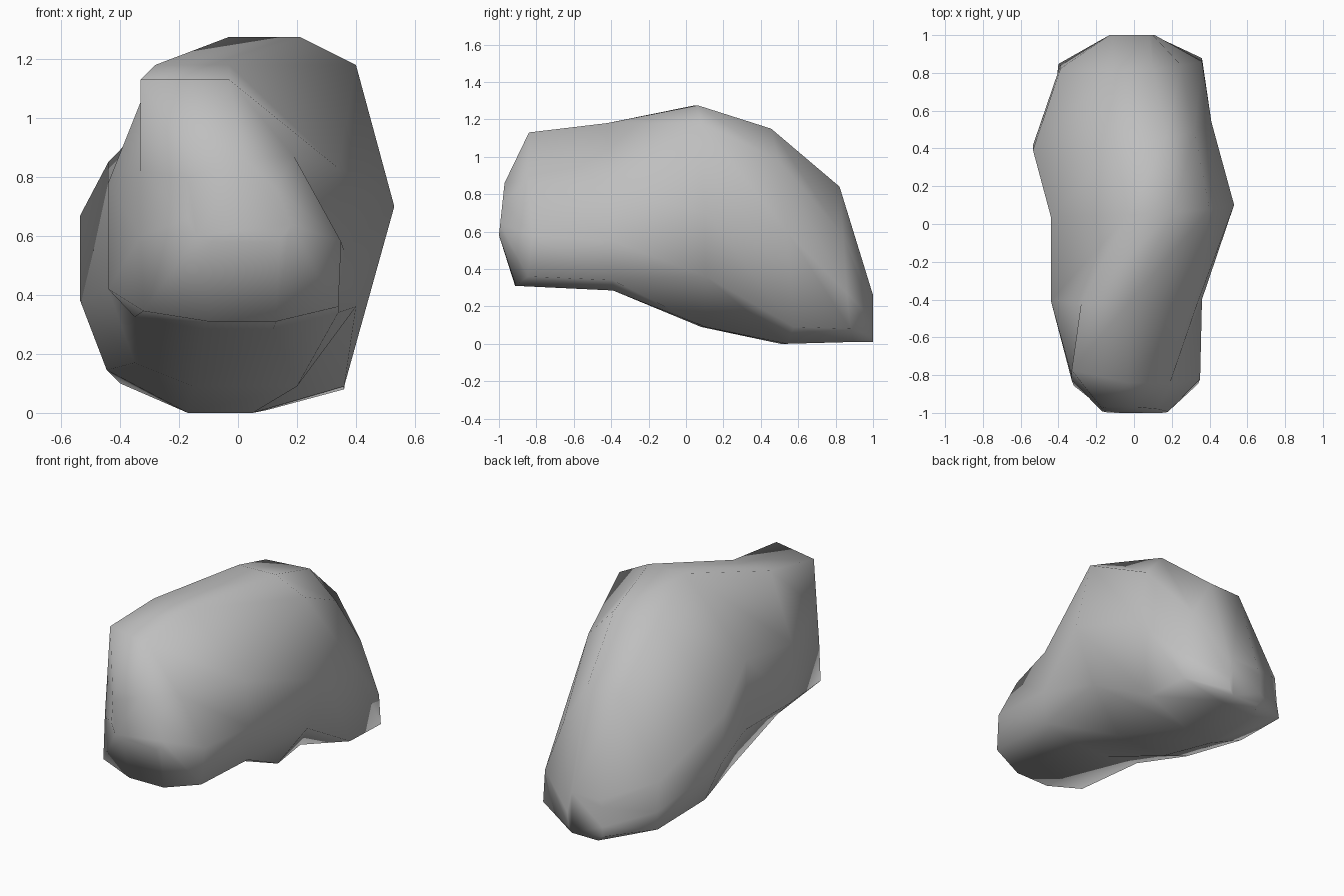
import bpy
import bmesh

cube = bpy.data.objects.get("Cube")
if cube:
    bpy.data.objects.remove(cube, do_unlink=True)

# Stone colour
stone = bpy.data.materials.new("stone_grey")
stone.use_nodes = True
grey = (0.52, 0.52, 0.52, 1)
stone.diffuse_color = grey
stone.node_tree.nodes["Principled BSDF"].inputs["Base Color"].default_value = grey


def section(y_low, y_high, left, low_left, bottom, low_right, right, top, tilt=0, bow=0):
    """Ten-sided cross-section of the stone.

    left is (x, z, z); bottom and top are (z, x, x); the lower corners are (x, z);
    right is a lower and an upper (x, z) point. The section leans along y from
    bottom to top, tilts along y across x, and bows along y away from the middle."""
    outline = [(top[1], top[0]), (top[2], top[0]),
               right[2:], right[:2], low_right,
               (bottom[2], bottom[0]), (bottom[1], bottom[0]),
               low_left, (left[0], left[1]), (left[0], left[2])]
    lean = (y_high - y_low) / (top[0] - bottom[0])
    return [(x, y_low + lean * (z - bottom[0]) + tilt * x + bow * x * x, z)
            for x, z in outline]


# Sections from front to back
sections = [
    section(-1, -.97, (-.17, .66, .8), (-.14, .6), (.58, -.09, .14), (.17, .6),
            (.18, .64, .13, .76), (.86, -.15, .02)),
    section(-.92, -.84, (-.33, .6, .82), (-.32, .345), (.31, -.1, .13), (.34, .36),
            (.35, .58, .19, .87), (1.13, -.33, -.03), bow=.6),
    section(-.39, -.42, (-.44, .42, .78), (-.35, .325), (.285, -.12, .12), (.34, .34),
            (.36, .55, .34, .83), (1.18, -.28, -.03)),
    section(.09, .05, (-.44, .42, .85), (-.35, .17), (.09, -.15, .2), (.4, .36),
            (.53, .7, .4, 1.18), (1.275, -.03, .21), tilt=.06),
    section(.53, .43, (-.535, .38, .67), (-.445, .145), (0, -.17, .05), (.36, .09),
            (.41, .6, .32, .98), (1.15, -.1, .17), tilt=.15),
    section(.9, .82, (-.39, .2, .38), (-.4, .1), (.01, -.17, .1), (.36, .08),
            (.36, .27, .25, .58), (.84, -.12, .1), tilt=.03, bow=-.2),
    section(1, 1, (-.13, .1, .22), (-.13, .04), (.01, -.1, .08), (.1, .04),
            (.11, .13, .1, .22), (.26, -.11, .08)),
]

# Boulder: bridge neighbouring sections and close both ends
bm = bmesh.new()
rings = [[bm.verts.new(p) for p in ring] for ring in sections]
for front, back in zip(rings, rings[1:]):
    for i in range(len(front)):
        j = (i + 1) % len(front)
        bm.faces.new((front[i], front[j], back[j], back[i]))
bm.faces.new(rings[0])
bm.faces.new(rings[-1])
bmesh.ops.recalc_face_normals(bm, faces=bm.faces)
for face in bm.faces:
    face.smooth = True

mesh = bpy.data.meshes.new("boulder")
bm.to_mesh(mesh)
bm.free()
mesh.materials.append(stone)
boulder = bpy.data.objects.new("boulder", mesh)
bpy.context.collection.objects.link(boulder)
